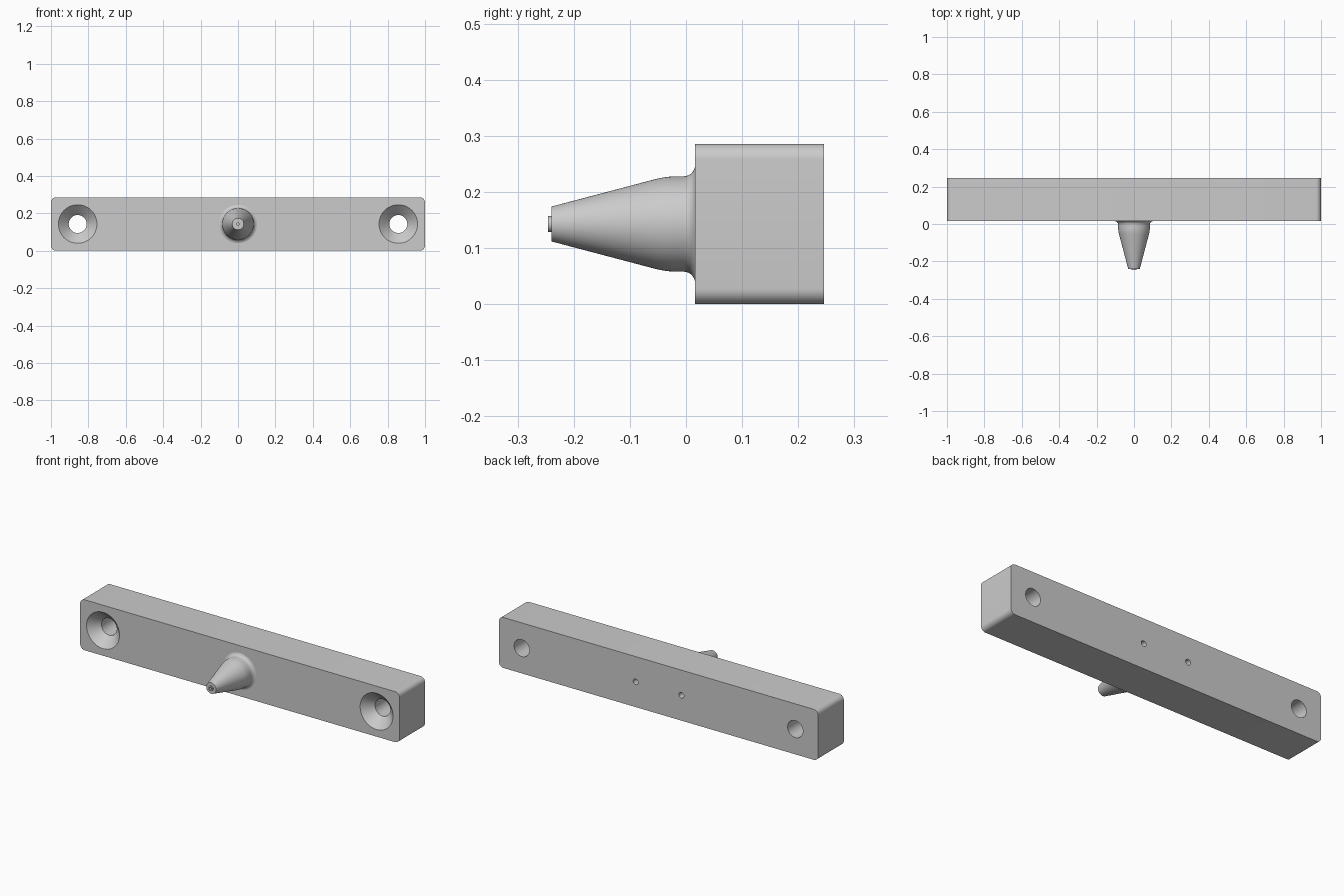
import bpy, bmesh
from math import cos, sin, pi, radians

if "Cube" in bpy.data.objects:
    bpy.data.objects.remove(bpy.data.objects["Cube"])

MID_Z = 0.143
FRONT, BACK = 0.016, 0.246

grey = bpy.data.materials.new("plain grey")
grey.use_nodes = True
colour = (0.6, 0.6, 0.6, 1)
grey.diffuse_color = colour
grey.node_tree.nodes["Principled BSDF"].inputs["Base Color"].default_value = colour


def make_object(name, bm):
    bmesh.ops.recalc_face_normals(bm, faces=bm.faces[:])
    mesh = bpy.data.meshes.new(name)
    bm.to_mesh(mesh)
    bm.free()
    mesh.materials.append(grey)
    obj = bpy.data.objects.new(name, mesh)
    bpy.context.collection.objects.link(obj)
    return obj


def revolve(name, profile, x=0, sides=64):
    """Turn (radius, y) points around a front-to-back axis and cap both ends."""
    bm = bmesh.new()
    rings = [[bm.verts.new((x + r * cos(2 * pi * i / sides), y,
                            MID_Z + r * sin(2 * pi * i / sides)))
              for i in range(sides)] for r, y in profile]
    for a, b in zip(rings, rings[1:]):
        for i in range(sides):
            j = (i + 1) % sides
            bm.faces.new((a[i], a[j], b[j], b[i]))
    bm.faces.new(rings[0])
    bm.faces.new(rings[-1])
    return make_object(name, bm)


def smooth(obj):
    bpy.ops.object.select_all(action="DESELECT")
    obj.select_set(True)
    bpy.context.view_layer.objects.active = obj
    bpy.ops.object.shade_smooth_by_angle(angle=radians(30))


# Bar with rounded front-to-back edges
bm = bmesh.new()
bmesh.ops.create_cube(bm, size=1)
for v in bm.verts:
    v.co = (v.co.x * 2, (FRONT + BACK) / 2 + v.co.y * (BACK - FRONT),
            MID_Z + v.co.z * 2 * MID_Z)
long_edges = [e for e in bm.edges
              if abs(e.verts[0].co.y - e.verts[1].co.y) > 0.1]
bmesh.ops.bevel(bm, geom=long_edges, offset=0.028, segments=8,
                profile=0.5, affect="EDGES")
bar = make_object("mounting_bar", bm)

# Countersunk screw holes and small blind pin holes
cutters = []
for side in (-1, 1):
    cutters.append(revolve("screw_hole_cutter", [
        (0.113, FRONT - 0.01), (0.048, FRONT + 0.055), (0.048, BACK + 0.05)],
        side * 0.857))
    cutters.append(revolve("pin_hole_cutter", [
        (0.016, BACK - 0.1), (0.016, BACK + 0.05)], side * 0.143, 32))
for cutter in cutters:
    cutter.hide_render = True
    mod = bar.modifiers.new("hole", "BOOLEAN")
    mod.operation = "DIFFERENCE"
    mod.solver = "EXACT"
    mod.object = cutter
bpy.context.view_layer.objects.active = bar
for mod in list(bar.modifiers):
    bpy.ops.object.modifier_apply(modifier=mod.name)
for cutter in cutters:
    bpy.data.objects.remove(cutter)
smooth(bar)

# Tapered nozzle: bored tip, cone, rounded shoulder and base fillet
shoulder = [(0.0785, -0.06), (0.081, -0.05), (0.083, -0.04),
            (0.0842, -0.03), (0.0848, -0.02), (0.085, -0.004)]
fillet = [(0.105 - 0.02 * cos(a * pi / 16), -0.004 + 0.02 * sin(a * pi / 16))
          for a in range(1, 8)]
nozzle = revolve("nozzle", [
    (0.007, -0.2), (0.007, -0.246), (0.014, -0.246), (0.014, -0.24),
    (0.031, -0.24)] + shoulder + fillet + [(0.105, FRONT + 0.002)])
smooth(nozzle)
